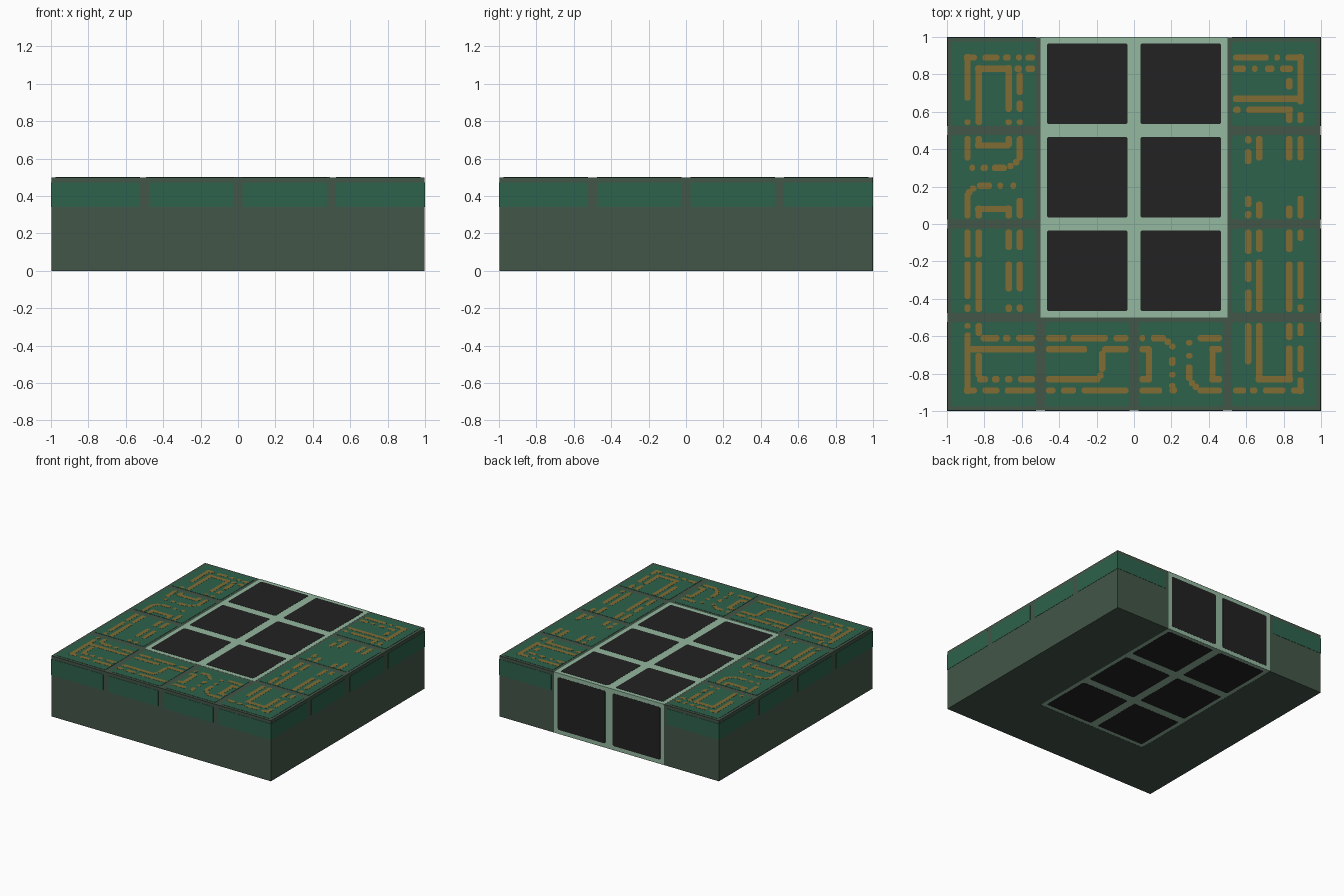
import bpy, bmesh
from mathutils import Vector

if "Cube" in bpy.data.objects:
    bpy.data.objects.remove(bpy.data.objects["Cube"])

T = 0.002          # thickness of the painted plates
H = 0.5            # slab height


def material(name, r, g, b):
    m = bpy.data.materials.new(name)
    lin = [((c / 255 + 0.055) / 1.055) ** 2.4 if c > 10 else c / 3294 for c in (r, g, b)]
    m.diffuse_color = (*lin, 1)
    m.use_nodes = True
    m.node_tree.nodes["Principled BSDF"].inputs["Base Color"].default_value = m.diffuse_color
    return m


GREY = material("grey green", 67, 86, 72)
GREEN = material("board green", 45, 98, 76)
COPPER = material("copper", 128, 108, 52)
FRAME = material("pale green", 148, 184, 160)
DARK = material("dark glass", 34, 34, 34)

# Each side maps flat (u, v) and outward depth d to a point
SIDES = {
    "top": lambda u, v, d: (u, v, H - T + d),
    "bottom": lambda u, v, d: (u, v, T - d),
    "front": lambda u, v, d: (u, -1 + T - d, v),
    "back": lambda u, v, d: (u, 1 - T + d, v),
    "left": lambda u, v, d: (-1 + T - d, u, v),
    "right": lambda u, v, d: (1 - T + d, u, v),
}


def prism(bm, pts, place, d0, d1):
    """Extrude a flat outline between two depths."""
    lo = [bm.verts.new(Vector(place(u, v, d0))) for u, v in pts]
    hi = [bm.verts.new(Vector(place(u, v, d1))) for u, v in pts]
    bm.faces.new(hi)
    bm.faces.new(lo[::-1])
    for i in range(len(pts)):
        j = (i + 1) % len(pts)
        bm.faces.new((lo[i], lo[j], hi[j], hi[i]))


def cut_rect(u0, u1, v0, v1, c):
    """Rectangle with small cut corners."""
    return [(u0 + c, v0), (u1 - c, v0), (u1, v0 + c), (u1, v1 - c),
            (u1 - c, v1), (u0 + c, v1), (u0, v1 - c), (u0, v0 + c)]


def finish(name, bm, mat):
    bmesh.ops.recalc_face_normals(bm, faces=bm.faces)
    me = bpy.data.meshes.new(name)
    bm.to_mesh(me)
    bm.free()
    me.materials.append(mat)
    bpy.context.collection.objects.link(bpy.data.objects.new(name, me))


def plates(name, mat, side, rects, c=0.008, d=T):
    bm = bmesh.new()
    for r in rects:
        prism(bm, cut_rect(*r, c), SIDES[side], -T / 2, d)
    finish(name, bm, mat)


# U-shaped slab and the window block filling its notch
flat = lambda u, v, d: (u, v, d)
E = 1 - T
bm = bmesh.new()
prism(bm, [(-E, -E), (E, -E), (E, E), (.5, E), (.5, -.5), (-.5, -.5), (-.5, E), (-E, E)], flat, 0, H - T)
finish("slab", bm, GREY)
bm = bmesh.new()
prism(bm, [(-.5, -.5), (.5, -.5), (.5, E), (-.5, E)], flat, T, H - T)
finish("window_block", bm, FRAME)
for side in ("top", "bottom"):
    plates("window_frame_" + side, FRAME, side, [(-.5, .5, -.5, 1)], d=T * .4)
plates("window_frame_back", FRAME, "back", [(-.5, .5, 0, H)], d=T * .4)

# Dark panes on the top, bottom and back
P = 0.216
panes = [(x - P, x + P, y - P, y + P) for x in (-.25, .25) for y in (-.25, .25, .75)]
for side in ("top", "bottom"):
    plates("panes_" + side, DARK, side, panes)
plates("panes_back", DARK, "back", [(x - P, x + P, .034, .466) for x in (-.25, .25)])

# Green board tiles on top, one per outer block
B = 0.225
cells = [-.75, -.25, .25, .75]
tiles = [(x - B, x + B, y - B, y + B) for x in cells for y in cells
         if abs(x) > .5 or y < -.5]
plates("board_tiles", GREEN, "top", tiles)

# Green band around the sides, running on over the corners
for side in ("front", "back", "left", "right"):
    band = [(-1 if x < -.5 else x - B, 1 if x > .5 else x + B, .34, .472)
            for x in cells if side != "back" or abs(x) > .5]
    plates("side_band_" + side, GREEN, side, band, c=0.004)

# Copper traces, in hundredths: lines {fixed coordinate: start, end, start, end...}
W = 0.017


def traces(name, across, along, slants=()):
    rects = []
    for lines, horizontal in ((across, True), (along, False)):
        for k, ends in lines.items():
            for a, b in zip(ends[::2], ends[1::2]):
                k0, a0, b0 = k / 100, a / 100, b / 100
                rects.append((a0, b0, k0 - W, k0 + W) if horizontal
                             else (k0 - W, k0 + W, a0, b0))
    for x, y in slants:
        rects.append((x / 100 - W, x / 100 + W, y / 100 - W, y / 100 + W))
    plates(name, COPPER, "top", rects, c=0.009, d=T * 1.5)


traces("traces_back_left",
       {89: (-91, -84, -81, -72, -70, -66, -63, -60, -58, -53),
        83: (-85, -66, -64, -60, -58, -53), 42: (-85, -66),
        30: (-88, -85, -82, -78, -76, -68),
        20.5: (-84, -76, -73, -70, -66, -63), 8: (-85, -66)},
       {-89: (66, 91, 53, 56, 34, 47, 3, 17),
        -83: (53, 85, 41, 47, 3, 10), -67: (60, 85, 53, 56, 41, 47, 3, 10),
        -61: (69, 81, 60, 66, 53, 56, 34, 47, 3, 14)},
       [(-66, 31), (-63, 33), (-88, 17), (-86, 19)])

traces("traces_front_left",
       {-61: (-82, -72, -70, -66, -63, -53), -67: (-88, -53),
        -83: (-84, -78, -76, -72, -69, -65, -62, -53),
        -89: (-91, -84, -81, -72, -69, -53)},
       {-89: (-18, -3, -40, -20, -47, -43, -56, -53, -91, -58),
        -83: (-18, -3, -47, -20, -60, -53, -82, -69),
        -67: (-14, -3, -36, -20, -47, -43),
        -61: (-14, -3, -36, -20, -47, -43)})

traces("traces_front",
       {-61: (-47, -36, -34, -14, -11, -3, 3, 6, 9, 17, 34, 47),
        -67: (-47, -25, -17, -3, 3, 9.5, 40, 47),
        -83: (-47, -18, 3, 9.5, 40, 47),
        -89: (-47, -42, -39, -31, -28, -3, 3, 15, 19, 23, 34, 47)},
       {-17: (-79, -68), 8: (-84, -66), 42: (-84, -66),
        20.5: (-67, -64, -76, -71, -82, -79, -88, -85),
        29.5: (-65, -62, -72, -69, -84, -75)},
       [(-18, -81), (18, -63), (31, -85), (33, -87)])

traces("traces_front_right",
       {-83: (65, 85), -89: (53, 60, 62, 66, 69, 81, 84, 91)},
       {61: (-16, -3, -31, -20, -47, -35, -75, -53),
        67: (-15, -3, -47, -19, -84, -53),
        83: (-15, -3, -47, -20, -62, -53, -84, -65),
        89: (-9, -3, -40, -20, -47, -43, -60, -53, -79, -65, -91, -82)})

traces("traces_back_right",
       {89: (53, 72, 75, 78, 81, 91), 83: (53, 60, 63, 66, 70, 75, 78, 85),
        67: (53, 90), 61: (53, 57, 60, 85)},
       {89: (64, 91, 54, 60, 34, 47, 3, 15),
        83: (72, 78, 54, 62, 34, 47, 3, 10),
        67: (34, 47, 3, 12), 61: (43, 47, 32, 40, 9, 15, 3, 7)})
